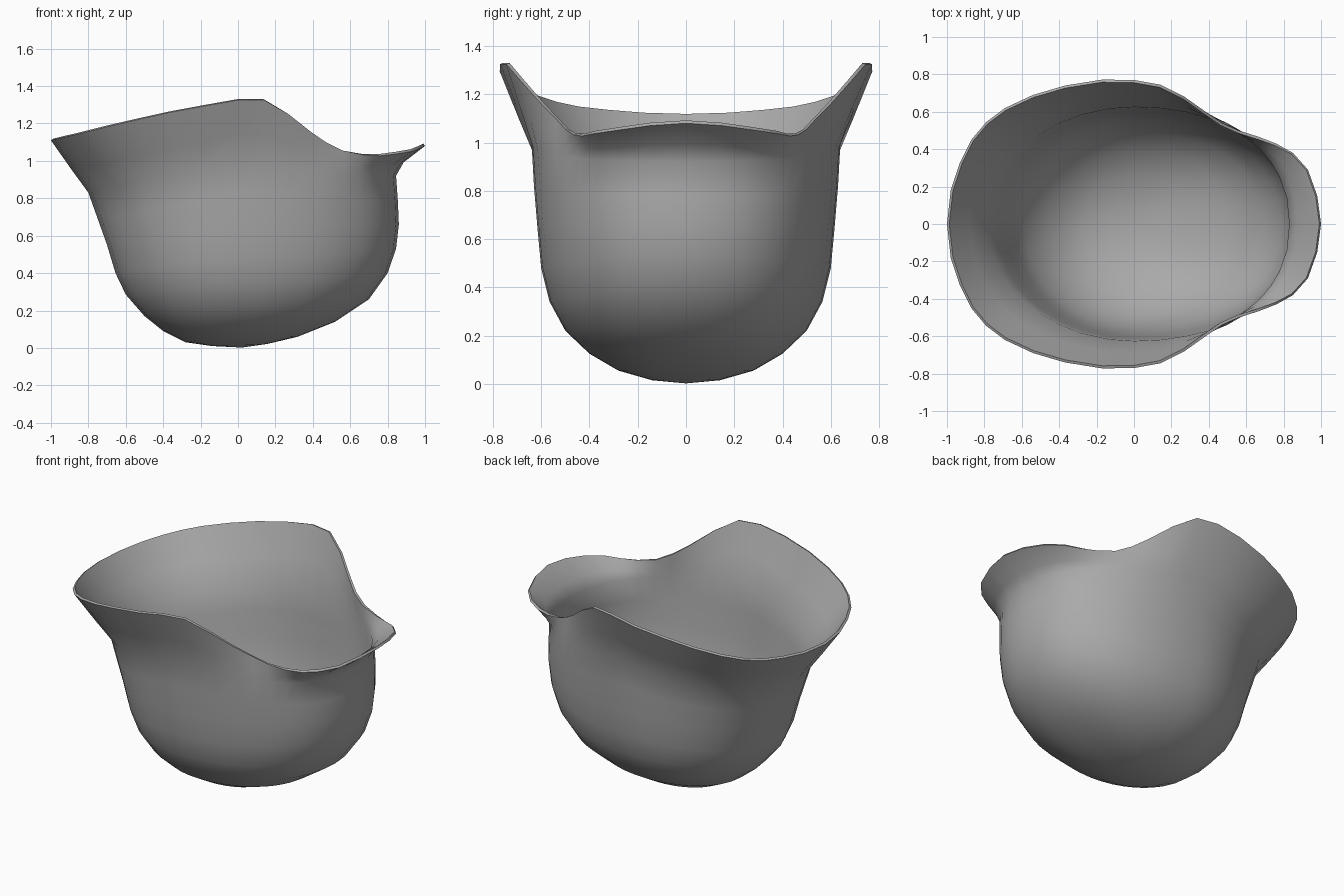
import bpy, bmesh, math

if "Cube" in bpy.data.objects:
    bpy.data.objects.remove(bpy.data.objects["Cube"])

grey = bpy.data.materials.new("plain grey")
grey.diffuse_color = (0.4, 0.4, 0.4, 1)
grey.use_nodes = True
grey.node_tree.nodes["Principled BSDF"].inputs["Base Color"].default_value = grey.diffuse_color

# Half of the rim, from the back (-x) round to the visor (+x)
RIM = [(-1, 0, 1.11), (-.98, .18, 1.115), (-.93, .33, 1.127), (-.87, .45, 1.14),
       (-.79, .545, 1.16), (-.69, .62, 1.185), (-.54, .69, 1.22), (-.37, .74, 1.258),
       (-.17, .772, 1.295), (0, .77, 1.325), (.14, .745, 1.325), (.27, .68, 1.25),
       (.39, .595, 1.155), (.47, .54, 1.10), (.56, .50, 1.055), (.67, .465, 1.032),
       (.76, .43, 1.027), (.85, .38, 1.037), (.93, .29, 1.05), (.98, .15, 1.07),
       (1, 0, 1.08)]
# Bowl levels below the flare: back x, z; visor x, z; side y, z
LEVELS = [(.80, .83, .845, .92, .64, 1.0), (.75, .69, .855, .78, .63, .82),
          (.70, .55, .86, .66, .615, .64), (.655, .40, .845, .53, .60, .48),
          (.60, .285, .80, .40, .565, .34), (.50, .17, .70, .26, .50, .22),
          (.40, .09, .52, .14, .40, .125), (.28, .03, .32, .06, .28, .055),
          (.14, .01, .16, .022, .14, .015)]


def bowl_point(rim, level, blend):
    """Point on a bowl level lying below the given rim point."""
    xb, zb, xf, zf, ys, zs = level
    a = math.atan2(rim[1] / .7, rim[0] / .9)
    c, s = math.cos(a), abs(math.sin(a))
    front = c > 0
    p = 2 / 2.2 if front else 1
    x = math.copysign((xf if front else xb) * abs(c) ** p, c)
    return (x, ys * s ** p, zs + ((zf if front else zb) - zs) * abs(c) ** blend)


def flare_point(rim, base):
    """Point part way up the flare, hollowed towards the visor."""
    f = .46 - .2 * max(0, rim[0]) ** 2
    return (base[0] + (rim[0] - base[0]) * f, base[1] + (rim[1] - base[1]) * f,
            base[2] + (rim[2] - base[2]) * .45)


# Rings of the shell, each mirrored across y
crease = [bowl_point(r, LEVELS[0], .7) for r in RIM]
rings = [RIM, [flare_point(r, c) for r, c in zip(RIM, crease)], crease]
for k, level in enumerate(LEVELS[1:]):
    rings.append([bowl_point(r, level, min(2, 1 + .3 * k)) for r in RIM])

bm = bmesh.new()
loops = []
for half in rings:
    full = list(half) + [(x, -y, z) for x, y, z in half[-2:0:-1]]
    loops.append([bm.verts.new(p) for p in full])
n = len(loops[0])
for upper, lower in zip(loops, loops[1:]):
    for i in range(n):
        j = (i + 1) % n
        bm.faces.new((upper[i], upper[j], lower[j], lower[i]))
bottom = bm.verts.new((.02, 0, .002))
for i in range(n):
    bm.faces.new((loops[-1][i], loops[-1][(i + 1) % n], bottom))
bmesh.ops.recalc_face_normals(bm, faces=bm.faces)
# Make sure the normals point out of the bowl
bm.normal_update()
if bottom.normal.z > 0:
    bmesh.ops.reverse_faces(bm, faces=bm.faces)

mesh = bpy.data.meshes.new("helmet_shell")
bm.to_mesh(mesh)
bm.free()
mesh.materials.append(grey)
shell = bpy.data.objects.new("helmet_shell", mesh)
bpy.context.collection.objects.link(shell)

# Thin wall, grown inwards
wall = shell.modifiers.new("wall", 'SOLIDIFY')
wall.thickness = .015
wall.offset = -1
bpy.context.view_layer.objects.active = shell
shell.select_set(True)
bpy.ops.object.modifier_apply(modifier="wall")
bpy.ops.object.shade_smooth_by_angle(angle=math.radians(50))
